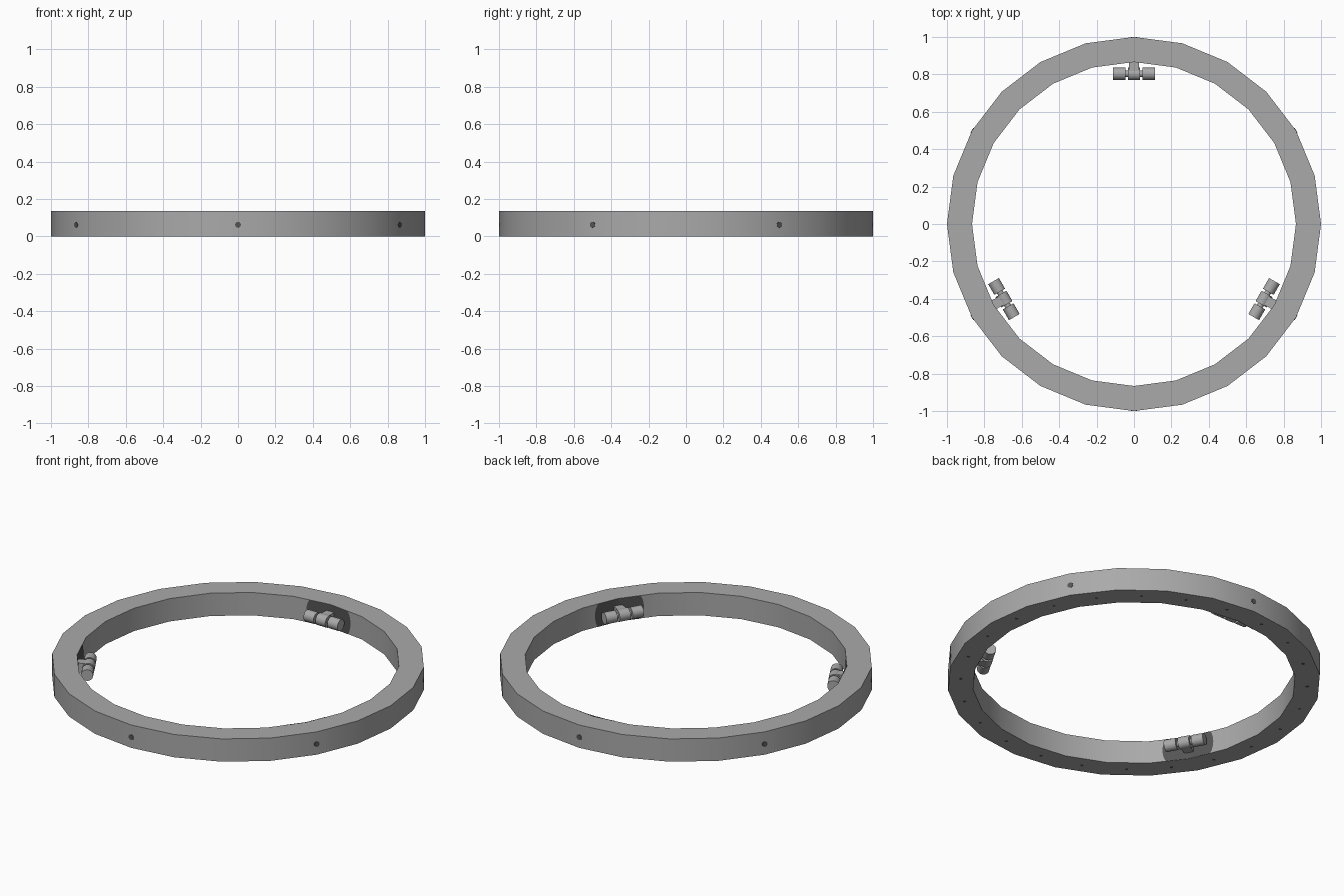
import bpy, bmesh, math
from mathutils import Matrix, Vector

if "Cube" in bpy.data.objects:
    bpy.data.objects.remove(bpy.data.objects["Cube"])

SIDES, R_OUT, R_IN, H = 24, 1.0, 0.866, 0.135
ZC = 0.066


def material(name, v):
    m = bpy.data.materials.new(name)
    m.diffuse_color = (v, v, v, 1)
    m.use_nodes = True
    m.node_tree.nodes["Principled BSDF"].inputs["Base Color"].default_value = m.diffuse_color
    return m


GREY = material("mid_grey", 0.40)
DARK = material("dark_grey", 0.09)


def finish(bm, name, mat, recalc=True):
    if recalc:
        bmesh.ops.recalc_face_normals(bm, faces=bm.faces)
    me = bpy.data.meshes.new(name)
    bm.to_mesh(me)
    bm.free()
    me.materials.append(mat)
    ob = bpy.data.objects.new(name, me)
    bpy.context.collection.objects.link(ob)
    bpy.ops.object.select_all(action='DESELECT')
    ob.select_set(True)
    bpy.context.view_layer.objects.active = ob
    bpy.ops.object.shade_smooth_by_angle(angle=math.radians(30))
    return ob


def add_cyl(bm, centre, axis, r, depth, seg=20):
    rot = Vector((0, 0, 1)).rotation_difference(Vector(axis)).to_matrix().to_4x4()
    bmesh.ops.create_cone(bm, cap_ends=True, segments=seg, radius1=r, radius2=r,
                          depth=depth, matrix=Matrix.Translation(centre) @ rot)


def turn(bm, deg):
    bmesh.ops.rotate(bm, verts=bm.verts, cent=(0, 0, 0),
                     matrix=Matrix.Rotation(math.radians(deg - 90), 3, 'Z'))


# 24-sided ring with a rectangular section
bm = bmesh.new()
loops = []
for i in range(SIDES):
    a = 2 * math.pi * i / SIDES
    loops.append([bm.verts.new((r * math.cos(a), r * math.sin(a), z))
                  for r, z in ((R_OUT, 0), (R_OUT, H), (R_IN, H), (R_IN, 0))])
for i in range(SIDES):
    p, q = loops[i], loops[(i + 1) % SIDES]
    for k in range(4):
        bm.faces.new((p[k], q[k], q[(k + 1) % 4], p[(k + 1) % 4]))
finish(bm, "ring", GREY)

# small radial holes round the outer wall
bm = bmesh.new()
for i in range(6):
    a = math.radians(30 + 60 * i)
    d = Vector((math.cos(a), math.sin(a), 0))
    add_cyl(bm, d * 0.997 + Vector((0, 0, 0.062)), d, 0.016, 0.008, 12)
finish(bm, "side_holes", DARK)

# pin holes under the ring
bm = bmesh.new()
for i in range(SIDES):
    a = math.radians(7.5 + 15 * i)
    add_cyl(bm, (0.93 * math.cos(a), 0.93 * math.sin(a), 0.0015), (0, 0, 1), 0.009, 0.004, 10)
finish(bm, "bottom_holes", DARK)

# three twin-roller units on the inner wall
for n, deg in enumerate((90, 210, 330), 1):
    # dark pad following the wall, a circle trimmed by the ring height
    bm = bmesh.new()
    R, cols = 0.145, []
    for i in range(-12, 13):
        s = R * math.sin(math.pi / 2 * i / 12)
        h = math.sqrt(max(R * R - s * s, 1e-6))
        y = R_IN - abs(s) * math.tan(math.radians(7.5)) - 0.002
        cols.append([bm.verts.new((s, y, max(0, H / 2 - h))),
                     bm.verts.new((s, y, min(H, H / 2 + h)))])
    for p, q in zip(cols, cols[1:]):
        bm.faces.new((p[0], q[0], q[1], p[1]))
    turn(bm, deg)
    finish(bm, f"roller_pad_{n}", DARK, recalc=False)

    # bracket: neck from the wall with a rounded hub
    bm = bmesh.new()
    bmesh.ops.create_cube(bm, size=1, matrix=Matrix.Translation((0, 0.835, ZC))
                          @ Matrix.Diagonal((0.052, 0.066, 0.06, 1)))
    add_cyl(bm, (0, 0.803, ZC), (1, 0, 0), 0.034, 0.064, 24)
    turn(bm, deg)
    finish(bm, f"roller_bracket_{n}", GREY)

    # thin axle
    bm = bmesh.new()
    add_cyl(bm, (0, 0.803, ZC), (1, 0, 0), 0.017, 0.18, 16)
    turn(bm, deg)
    finish(bm, f"roller_axle_{n}", GREY)

    # pair of rollers
    bm = bmesh.new()
    for s in (-1, 1):
        add_cyl(bm, (s * 0.078, 0.803, ZC), (1, 0, 0), 0.033, 0.066, 24)
    turn(bm, deg)
    finish(bm, f"rollers_{n}", GREY)
